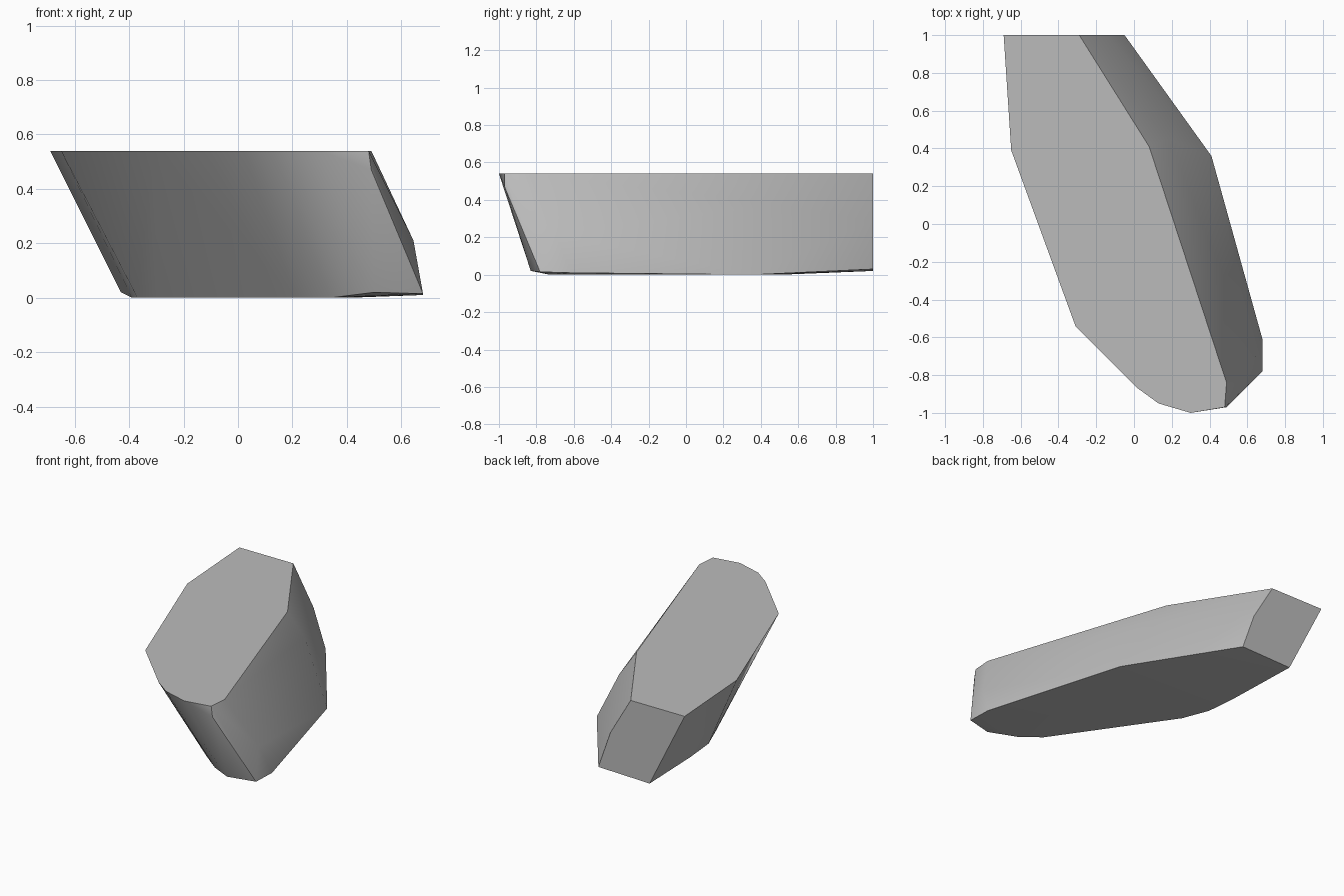
import bpy
import bmesh
import math

cube = bpy.data.objects.get("Cube")
if cube:
    bpy.data.objects.remove(cube)

HEIGHT = 0.54

# Flat upper outline
top_rim = [(-0.69, 1), (-0.65, 0.39), (-0.31, -0.54), (0.02, -0.87), (0.13, -0.95),
           (0.30, -1), (0.48, -0.97), (0.49, -0.84), (0.08, 0.41), (-0.29, 1)]

# Lower outline, shifted sideways so the block leans
bottom_rim = [(-0.39, 0.51), (-0.37, 0.29), (-0.30, 0.11), (0.21, -0.63),
              (0.34, -0.73), (0.41, 0.36)]

# Lower corners lifted slightly off the ground
lifted_corners = [(-0.43, 1, 0.02), (0.50, -0.83, 0.02), (0.68, -0.78, 0.015),
                  (0.68, -0.61, 0.01), (-0.05, 1, 0.03)]

# Bulges partway up the side wall
wall_points = [(-0.14, 1, 0.285), (0.18, 0.45, 0.38), (0.645, -0.70, 0.21),
               (0.49, -0.97, 0.47)]

points = [(x, y, HEIGHT) for x, y in top_rim] + [(x, y, 0) for x, y in bottom_rim]
points += lifted_corners + wall_points

# Wrap the outlines in one convex stone
bm = bmesh.new()
for p in points:
    bm.verts.new(p)
hull = bmesh.ops.convex_hull(bm, input=bm.verts[:])
loose = {g for g in hull["geom_interior"] + hull["geom_unused"]
         if isinstance(g, bmesh.types.BMVert)}
bmesh.ops.delete(bm, geom=list(loose), context="VERTS")
bmesh.ops.dissolve_limit(bm, angle_limit=math.radians(0.5),
                         verts=bm.verts[:], edges=bm.edges[:])
bmesh.ops.recalc_face_normals(bm, faces=bm.faces[:])
mesh = bpy.data.meshes.new("stone_block")
bm.to_mesh(mesh)
bm.free()

# Plain grey stone
colour = (0.5, 0.5, 0.5, 1)
stone = bpy.data.materials.new("stone_grey")
stone.use_nodes = True
stone.diffuse_color = colour
stone.node_tree.nodes["Principled BSDF"].inputs["Base Color"].default_value = colour
mesh.materials.append(stone)

block = bpy.data.objects.new("stone_block", mesh)
bpy.context.collection.objects.link(block)
bpy.ops.object.select_all(action="DESELECT")
block.select_set(True)
bpy.context.view_layer.objects.active = block
bpy.ops.object.shade_smooth_by_angle(angle=math.radians(30))
